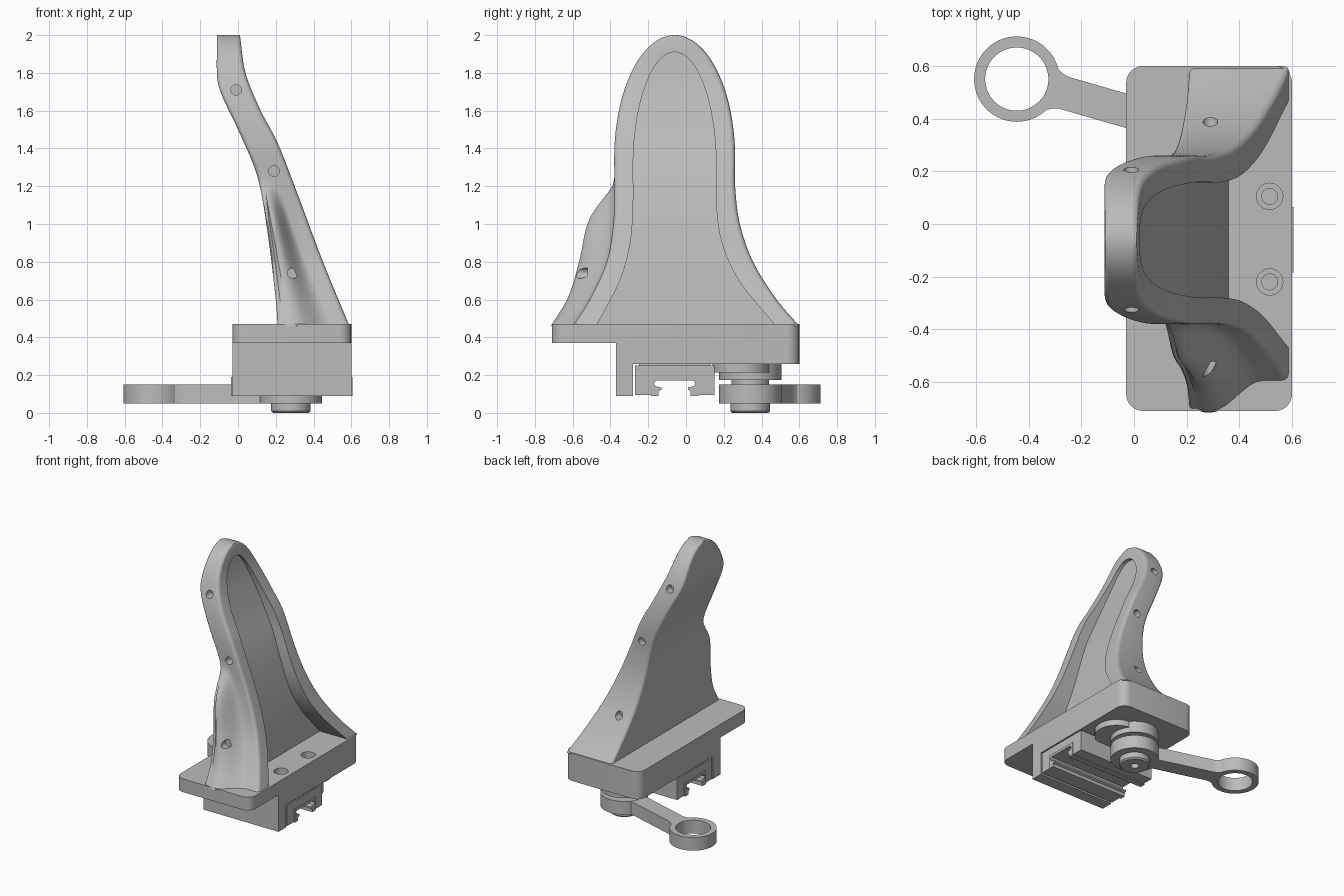
import bpy, bmesh, math
from mathutils import Vector

cube = bpy.data.objects.get("Cube")
if cube:
    bpy.data.objects.remove(cube, do_unlink=True)

grey = bpy.data.materials.new("machined grey")
grey.use_nodes = True
grey.diffuse_color = (0.5, 0.5, 0.5, 1)
grey.node_tree.nodes["Principled BSDF"].inputs["Base Color"].default_value = (0.5, 0.5, 0.5, 1)


def loft(name, loops):
    """Skin a stack of equal-length closed loops and cap both ends."""
    bm = bmesh.new()
    rings = [[bm.verts.new(p) for p in loop] for loop in loops]
    n = len(rings[0])
    for a, b in zip(rings, rings[1:]):
        for i in range(n):
            j = (i + 1) % n
            bm.faces.new((a[i], a[j], b[j], b[i]))
    bm.faces.new(rings[0])
    bm.faces.new(rings[-1])
    bmesh.ops.recalc_face_normals(bm, faces=bm.faces)
    mesh = bpy.data.meshes.new(name)
    bm.to_mesh(mesh)
    bm.free()
    mesh.materials.append(grey)
    obj = bpy.data.objects.new(name, mesh)
    bpy.context.collection.objects.link(obj)
    return obj


def slab(name, pts, z0, z1):
    return loft(name, [[(x, y, z) for x, y in pts] for z in (z0, z1)])


def bar(name, pts, x0, x1):
    return loft(name, [[(x, y, z) for y, z in pts] for x in (x0, x1)])


def circle(cx, cy, r, n=48):
    return [(cx + r * math.cos(t * math.tau / n), cy + r * math.sin(t * math.tau / n)) for t in range(n)]


def round_poly(corners, r, steps=6):
    """Fillet every corner of a polygon; r is one radius or a list."""
    out = []
    radii = r if isinstance(r, list) else [r] * len(corners)
    for i, c in enumerate(corners):
        c = Vector(c)
        a = (Vector(corners[i - 1]) - c).normalized() * radii[i]
        b = (Vector(corners[(i + 1) % len(corners)]) - c).normalized() * radii[i]
        for k in range(steps + 1):
            t = math.pi / 2 * k / steps
            out.append(tuple(c + a * (1 - math.sin(t)) + b * (1 - math.cos(t))))
    return out


def rect(x0, x1, y0, y1):
    return [(x0, y0), (x1, y0), (x1, y1), (x0, y1)]


def cut(obj, cutters):
    bpy.context.view_layer.objects.active = obj
    for c in cutters:
        c.hide_render = True
        mod = obj.modifiers.new("cut", "BOOLEAN")
        mod.operation, mod.solver, mod.object = "DIFFERENCE", "EXACT", c
        bpy.ops.object.modifier_apply(modifier=mod.name)
    for c in cutters:
        bpy.data.objects.remove(c, do_unlink=True)


def curve(z, pts):
    """Smooth interpolation through (z, value) points of rising z."""
    z = min(max(z, pts[0][0]), pts[-1][0])
    i = max(k for k in range(len(pts) - 1) if pts[k][0] <= z)

    def slope(k):
        a, b = pts[max(k - 1, 0)], pts[min(k + 1, len(pts) - 1)]
        return (b[1] - a[1]) / (b[0] - a[0])
    (za, va), (zb, vb) = pts[i], pts[i + 1]
    h = zb - za
    t = (z - za) / h
    return (va * (1 + 2 * t) * (1 - t) ** 2 + slope(i) * h * t * (1 - t) ** 2
            + vb * t * t * (3 - 2 * t) + slope(i + 1) * h * t * t * (t - 1))


# Shield profiles by height: back, front and recess depth, then half widths
MID, TOP = -0.06, 2.0
BACK = [(.46, .21), (.6, .2), (1, .15), (1.26, .1), (1.5, 0), (1.68, -.085), (1.77, -.11), (2, -.11)]
FRONT = [(.46, .59), (.8, .45), (1.2, .3), (1.44, .205), (1.6, .12), (1.8, .04), (2, .01)]
FLOOR = [(.46, .36), (.7, .33), (1, .27), (1.25, .2), (1.5, .1), (1.75, .02), (2, -.02)]
WIDE = [(.46, .66), (.6, .54), (.8, .415), (1, .345), (1.2, .32), (1.35, .32)]
RIM = [(.46, .54), (.6, .45), (.8, .36), (1, .325), (1.2, .32), (1.35, .32)]
BULGE = [(.46, .655), (.61, .565), (.8, .506), (1.03, .45), (1.2, .33), (1.24, .32), (1.35, .32)]
INNER_L = [(.46, .535), (.7, .34), (.9, .25), (1.1, .22), (1.3, .22)]
INNER_R = [(.46, .415), (.7, .29), (.9, .235), (1.1, .22), (1.3, .22)]


def width(z, pts, top):
    """Half width that closes in an elliptical arch at the top."""
    z0, w0 = pts[-1]
    if z <= z0:
        return curve(z, pts)
    return w0 * math.sqrt(max(1 - ((z - z0) / (top - z0)) ** 2, 1e-5))


def shield_loop(z):
    xb, xf = curve(z, BACK), curve(z, FRONT)
    left = MID + width(z, WIDE, TOP)
    rim = MID - width(z, RIM, TOP)
    bulge = min(MID - width(z, BULGE, TOP), rim)
    valley = xb + (xf - xb) * (0.55 + 0.2 * min(max((1.2 - z) / .7, 0), 1))
    r = min(0.025, (left - rim) * 0.3)
    corners = [(xb, bulge), (valley, rim), (xf, rim), (xf, left), (xb, left)]
    pts = round_poly(corners, [r, 0, r, r, r], 5)
    # Side buttress swells from the valley to the back edge
    blend = [(xb + (valley - xb) * k / 10,
              rim + (bulge - rim) * (0.5 + 0.5 * math.cos(math.pi * max(k / 10 - .3, 0) / .7)))
             for k in range(2, 11)]
    return [(x, y, z) for x, y in pts[:6] + blend + pts[12:]]


def heights(top, n=56):
    return [.46 + (top - .46) * math.sin(math.pi / 2 * k / n) for k in range(n + 1)]


shield = loft("shield", [shield_loop(z) for z in heights(TOP)])
recess = loft("recess_cutter", [
    [(x, y, z) for x, y in rect(curve(z, FLOOR), 1, MID - width(z, INNER_R, 1.91),
                                MID + width(z, INNER_L, 1.91))]
    for z in [0.4] + heights(1.91)])
cutters = [recess]

# Shallow pin holes in both sides of the shield
for x, z in ((-.01, 1.71), (.19, 1.28), (.29, .74)):
    left, right = MID + width(z, WIDE, TOP), MID - width(z, BULGE, TOP)
    for y0, y1 in ((left - .05, left + .1), (right - .1, right + .06)):
        cutters.append(loft("pin_cutter", [[(a, y, b) for a, b in circle(x, z, .028, 24)] for y in (y0, y1)]))
cut(shield, cutters)

# Base plates with counterbored screw holes
X0, X1 = -.03, .6
top_plate = slab("top_plate", round_poly(rect(X0, X1, -.71, .6), .065), .37, .47)
lower_plate = slab("lower_plate", round_poly(rect(X0, X1, -.275, .6), [0.001, 0.001, .065, .065]), .26, .372)
for plate in (top_plate, lower_plate):
    tools = []
    for y in (.105, -.22):
        tools += [slab("bore_cutter", circle(.515, y, .05, 32), .41, .6),
                  slab("hole_cutter", circle(.515, y, .03, 32), .3, .6)]
    cut(plate, tools)

# Clamp: fixed wall, jaw block with a T-shaped channel, and channel liner
bar("clamp_wall", rect(-.37, -.28, .09, .372), X0, X1)
bar("clamp_wall_lip", rect(-.285, -.27, .26, .372), X0, X1)
bar("jaw_spacer", rect(-.25, .13, .24, .265), X0 + .01, X1 - .01)


def mirrored(half):
    """Complete a half outline across the clamp centre line."""
    return [(MID + d, z) for d, z in half] + [(MID - d, z) for d, z in reversed(half)]


bar("jaw_block", mirrored([(.21, .25), (.21, .095), (.125, .095), (.125, .185)]), X0, X1)
bar("channel_liner", mirrored([(.125, .19), (.125, .09), (.085, .09), (.085, .115), (.07, .122),
                               (.07, .135), (.1, .14), (.11, .155), (.1, .172)]), X0 - .008, X1 + .006)

# Pivot stack and cam
PX, PY = .28, .34
slab("pivot_boss", circle(PX, PY, .165), .175, .265)
slab("pivot_neck", circle(PX, PY, .1), .14, .18)
slab("cam", circle(PX + .12, PY - .05, .15), .215, .262)
slab("lever_hub", circle(PX, PY, .165), .05, .15)
cap = loft("pivot_cap", [[(x, y, z) for x, y in circle(PX, PY, r)] for r, z in ((.095, 0), (.105, .01), (.105, .06))])
cut(cap, [slab("cap_cutter", circle(PX, PY, .03, 24), -.1, .04)])

# Lever arm flaring into its pull ring
RX, RY = -.445, .55
ring = slab("lever_ring", circle(RX, RY, .162, 64), .05, .15)
cut(ring, [slab("ring_cutter", circle(RX, RY, .12, 64), -.1, .3)])
along = (Vector((PX, PY)) - Vector((RX, RY)))
length = along.length
along.normalize()
side = Vector((-along.y, along.x))
stations = [(.137, .082), (.15, .076), (.165, .068), (.185, .063), (length, .063)]
arm = [Vector((RX, RY)) + along * d + side * w for d, w in stations]
arm += [Vector((RX, RY)) + along * d - side * w for d, w in reversed(stations)]
slab("lever_arm", [tuple(p) for p in arm], .051, .149)

# Smooth curved surfaces while keeping crisp edges
bpy.ops.object.select_all(action="DESELECT")
for obj in bpy.context.scene.objects:
    if obj.type == "MESH":
        obj.select_set(True)
        bpy.context.view_layer.objects.active = obj
bpy.ops.object.shade_smooth_by_angle(angle=math.radians(32))
